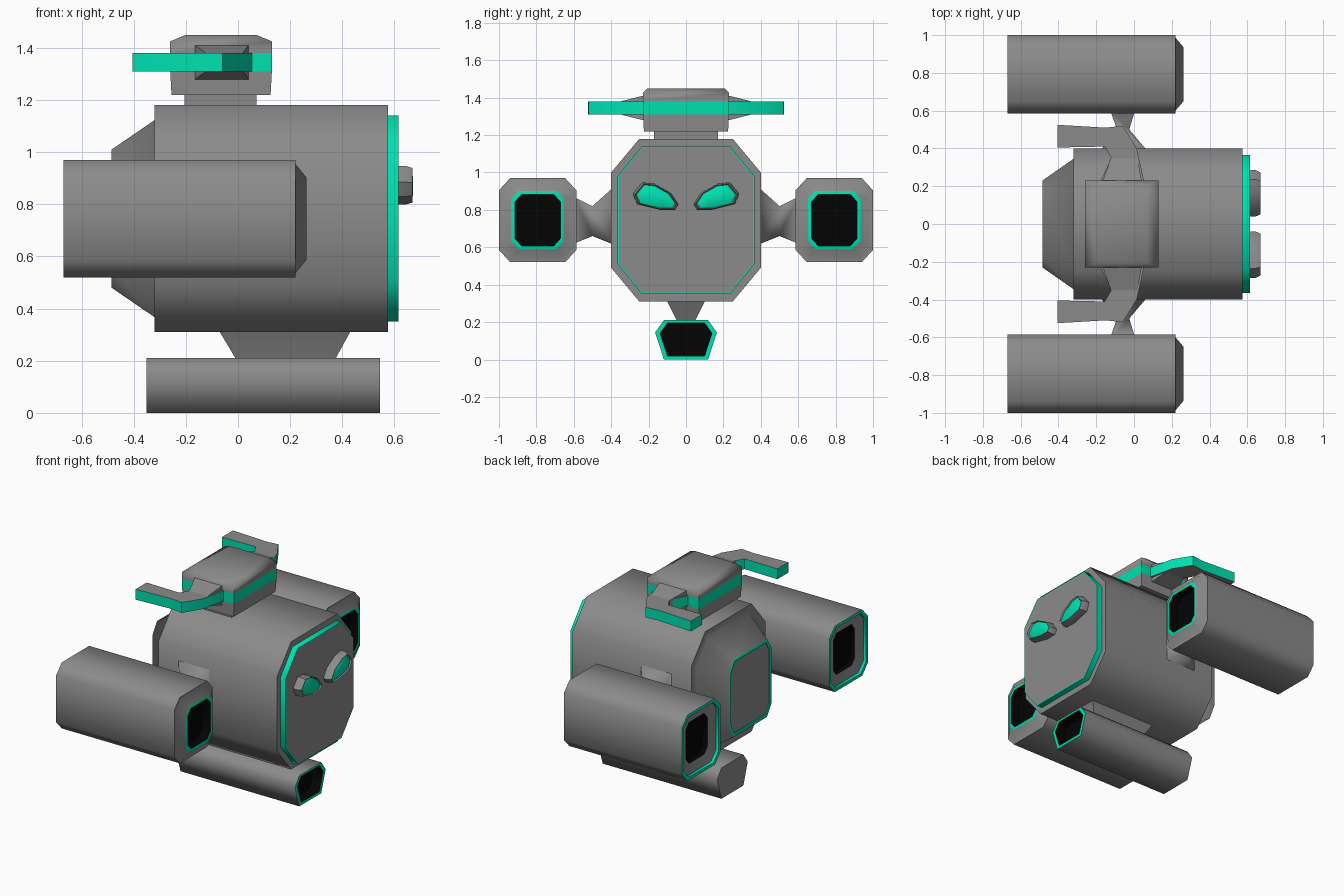
import bpy, bmesh, math

if "Cube" in bpy.data.objects:
    bpy.data.objects.remove(bpy.data.objects["Cube"])


def material(name, color):
    m = bpy.data.materials.new(name)
    m.diffuse_color = color
    m.use_nodes = True
    m.node_tree.nodes["Principled BSDF"].inputs["Base Color"].default_value = m.diffuse_color
    return m


GREY, TEAL, BLACK = 0, 1, 2
MATS = [material("grey", (0.26, 0.26, 0.26, 1)), material("teal", (0.0, 0.76, 0.44, 1)),
        material("black", (0.001, 0.001, 0.001, 1))]


def loft(name, rings, bands=None, caps=(GREY, GREY), smooth=62):
    """Skin equal-length rings of points; colour each band and both caps."""
    bm = bmesh.new()
    vs = [[bm.verts.new(p) for p in r] for r in rings]
    n = len(rings[0])
    for i in range(len(vs) - 1):
        for j in range(n):
            k = (j + 1) % n
            f = bm.faces.new((vs[i][j], vs[i][k], vs[i + 1][k], vs[i + 1][j]))
            f.material_index = bands[i] if bands else GREY
    for ring, c in zip((vs[0][::-1], vs[-1]), caps):
        bm.faces.new(ring).material_index = c
    bmesh.ops.recalc_face_normals(bm, faces=bm.faces)
    me = bpy.data.meshes.new(name)
    bm.to_mesh(me)
    bm.free()
    for m in MATS:
        me.materials.append(m)
    ob = bpy.data.objects.new(name, me)
    bpy.context.collection.objects.link(ob)
    bpy.ops.object.select_all(action='DESELECT')
    ob.select_set(True)
    bpy.context.view_layer.objects.active = ob
    bpy.ops.object.shade_smooth_by_angle(angle=math.radians(smooth))
    return ob


def octagon(x, cy, cz, hy, hz, a, b):
    """Chamfered rectangle in the yz plane; a, b are chamfer sizes in y and z."""
    q = [(hy, hz - b), (hy - a, hz), (a - hy, hz), (-hy, hz - b),
         (-hy, b - hz), (a - hy, -hz), (hy - a, -hz), (hy, b - hz)]
    return [(x, cy + y, cz + z) for y, z in q]


def rect_y(y, x0, x1, z0, z1):
    return [(x0, y, z0), (x1, y, z0), (x1, y, z1), (x0, y, z1)]


def rect_z(z, x0, x1, h):
    return [(x0, -h, z), (x1, -h, z), (x1, h, z), (x0, h, z)]


def scaled(x, pts, s):
    cy = sum(p[0] for p in pts) / len(pts)
    cz = sum(p[1] for p in pts) / len(pts)
    return [(x, cy + (y - cy) * s, cz + (z - cz) * s) for y, z in pts]


# Body with tapered rear, teal-rimmed rear panel and front plate
body = [(-.48, .207, .242), (-.485, .207, .242), (-.485, .23, .265), (-.32, .345, .378),
        (-.32, .4, .435), (.575, .4, .435), (.575, .365, .395), (.615, .365, .395),
        (.615, .358, .388)]
loft("body", [octagon(x, 0, .745, hy, hz, .15 - (.4 - hy) * .586, .18 - (.4 - hy) * .586)
              for x, hy, hz in body],
     [TEAL, TEAL, GREY, GREY, GREY, GREY, TEAL, TEAL])

# Lower tube and its strut
foot = [(-.118, .21), (.118, .21), (.165, .145), (.118, 0), (-.118, 0), (-.165, .145)]
loft("foot_tube", [scaled(-.35, foot, 1), scaled(.545, foot, 1),
                   scaled(.545, foot, .84), scaled(.47, foot, .84)],
     [GREY, TEAL, BLACK], (GREY, BLACK), 80)
loft("foot_strut", [rect_z(.19, 0, .365, .045), rect_z(.21, -.01, .375, .05),
                    rect_z(.31, -.07, .43, .10)])

# Head: neck, chamfered block and teal band
loft("neck", [rect_z(1.16, -.205, .07, .17), rect_z(1.24, -.205, .07, .17)])
loft("head", [rect_z(1.22, -.255, .125, .225), rect_z(1.31, -.26, .13, .23),
              rect_z(1.38, -.26, .13, .23), rect_z(1.425, -.26, .13, .23),
              rect_z(1.45, -.2, .07, .205)], [GREY, TEAL, GREY, GREY], smooth=75)

eye = [(.04, .83), (.08, .89), (.17, .94), (.235, .947),
       (.285, .885), (.26, .83), (.14, .80), (.06, .80)]
horn = [(-.18, .22), (-.12, .35), (-.155, .41), (-.405, .405), (-.405, .525),
        (-.15, .51), (-.06, .52), (.015, .40), (.055, .22)]
tube = [(-.60, .115, .14), (-.635, .115, .14), (-.65, .187, .205), (-.67, .187, .205),
        (-.67, .207, .225), (.22, .207, .225), (.22, .193, .21), (.263, .142, .157),
        (.263, .122, .137), (.2, .122, .137)]

for side, s in (("left", 1), ("right", -1)):
    # Eyes
    e = [(y * s, z) for y, z in eye]
    loft("eye_" + side, [scaled(.6, e, 1), scaled(.645, e, 1), scaled(.67, e, .9),
                         scaled(.66, e, .84), scaled(.671, e, .5)],
         [GREY, GREY, GREY, TEAL], (GREY, TEAL), 30)
    # Swept horns with teal edges and a thick root
    loft("horn_" + side, [[(x, y * s, z) for x, y in horn] for z in (1.31, 1.38)],
         [TEAL], smooth=30)
    loft("horn_root_" + side, [rect_y(.2 * s, -.17, .045, 1.27, 1.42),
                               rect_y(.23 * s, -.165, .04, 1.28, 1.41),
                               rect_y(.37 * s, -.115, .015, 1.315, 1.375)])
    # Side tubes, open at both ends
    loft("side_tube_" + side,
         [octagon(x, .793 * s, .745, hy, hz, hy * .29, hz * .29) for x, hy, hz in tube],
         [BLACK, GREY, TEAL, TEAL, GREY, GREY, GREY, TEAL, BLACK], (BLACK, BLACK))
    # Waisted struts joining tubes to body
    loft("side_strut_" + side, [rect_y(.38 * s, -.18, .08, .61, .92),
                                rect_y(.40 * s, -.17, .06, .62, .91),
                                rect_y(.50 * s, -.09, -.025, .66, .82),
                                rect_y(.60 * s, -.125, .005, .62, .87)], smooth=80)
